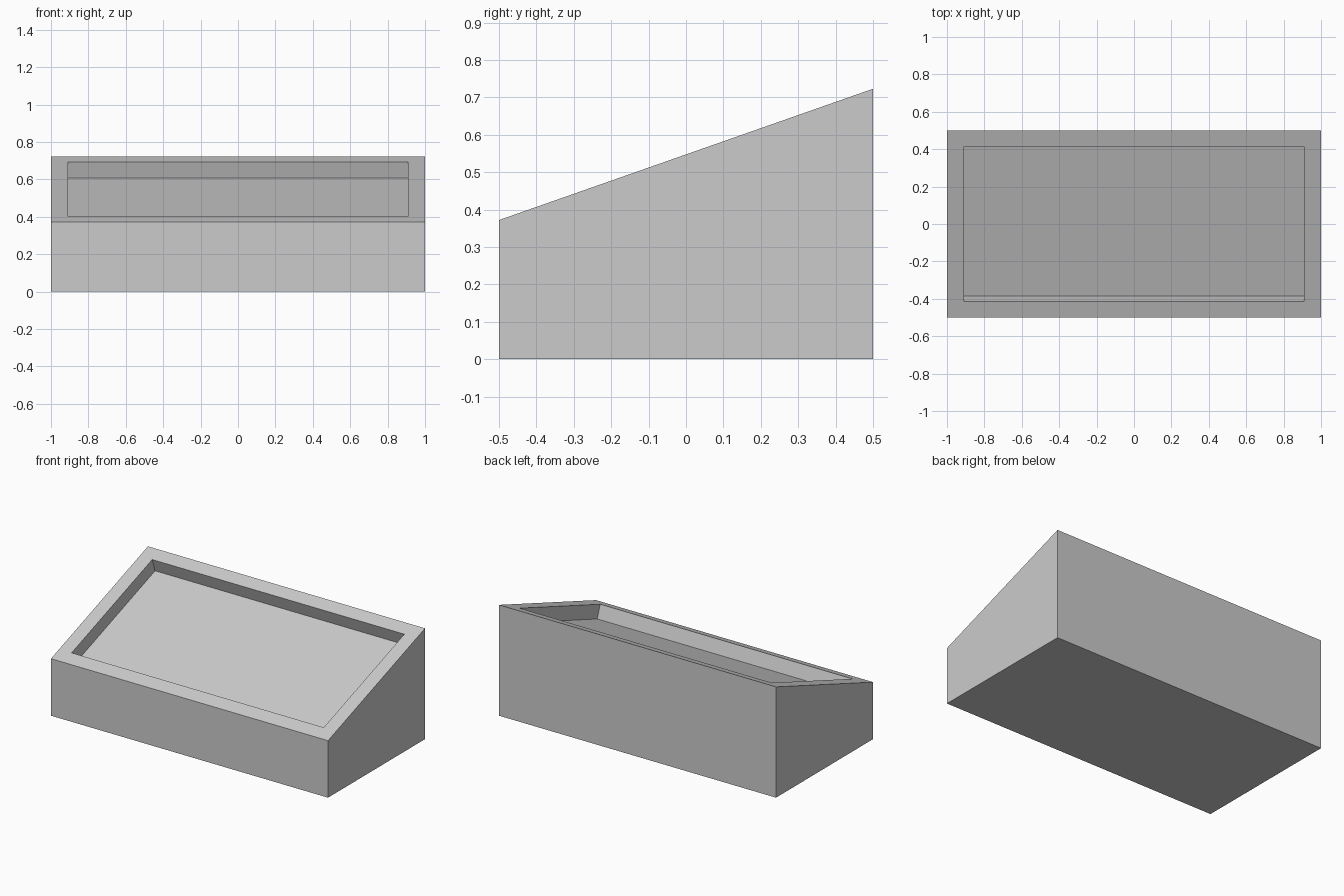
import bpy
import bmesh

cube = bpy.data.objects.get("Cube")
if cube:
    bpy.data.objects.remove(cube, do_unlink=True)

HALF_X, HALF_Y = 1.0, 0.5
FRONT_Z, BACK_Z = 0.372, 0.723
RIM = 0.09       # rim width and tray depth, measured on the slope

# Plain grey material
grey = bpy.data.materials.new("light_grey")
grey.use_nodes = True
colour = (0.6, 0.6, 0.6, 1.0)
grey.diffuse_color = colour
grey.node_tree.nodes["Principled BSDF"].inputs["Base Color"].default_value = colour

# Wedge body: side profile extruded across the width
bm = bmesh.new()
profile = [(-HALF_Y, 0), (HALF_Y, 0), (HALF_Y, BACK_Z), (-HALF_Y, FRONT_Z)]
side = bm.faces.new([bm.verts.new((-HALF_X, y, z)) for y, z in profile])
ext = bmesh.ops.extrude_face_region(bm, geom=[side])
moved = [g for g in ext["geom"] if isinstance(g, bmesh.types.BMVert)]
bmesh.ops.translate(bm, verts=moved, vec=(2 * HALF_X, 0, 0))
bmesh.ops.recalc_face_normals(bm, faces=bm.faces)

# Sunken tray: inset the sloping top, then push it straight in
bm.normal_update()
top = max(bm.faces, key=lambda f: f.calc_center_median().z)
bmesh.ops.inset_region(bm, faces=[top], thickness=RIM, use_even_offset=True)
inward = -top.normal.copy()
ext = bmesh.ops.extrude_discrete_faces(bm, faces=[top])
floor = ext["faces"][0]
bmesh.ops.translate(bm, verts=floor.verts, vec=inward * RIM)
bmesh.ops.recalc_face_normals(bm, faces=bm.faces)

mesh = bpy.data.meshes.new("sloped_planter_box")
bm.to_mesh(mesh)
bm.free()
mesh.materials.append(grey)
body = bpy.data.objects.new("sloped_box_with_tray", mesh)
bpy.context.collection.objects.link(body)
